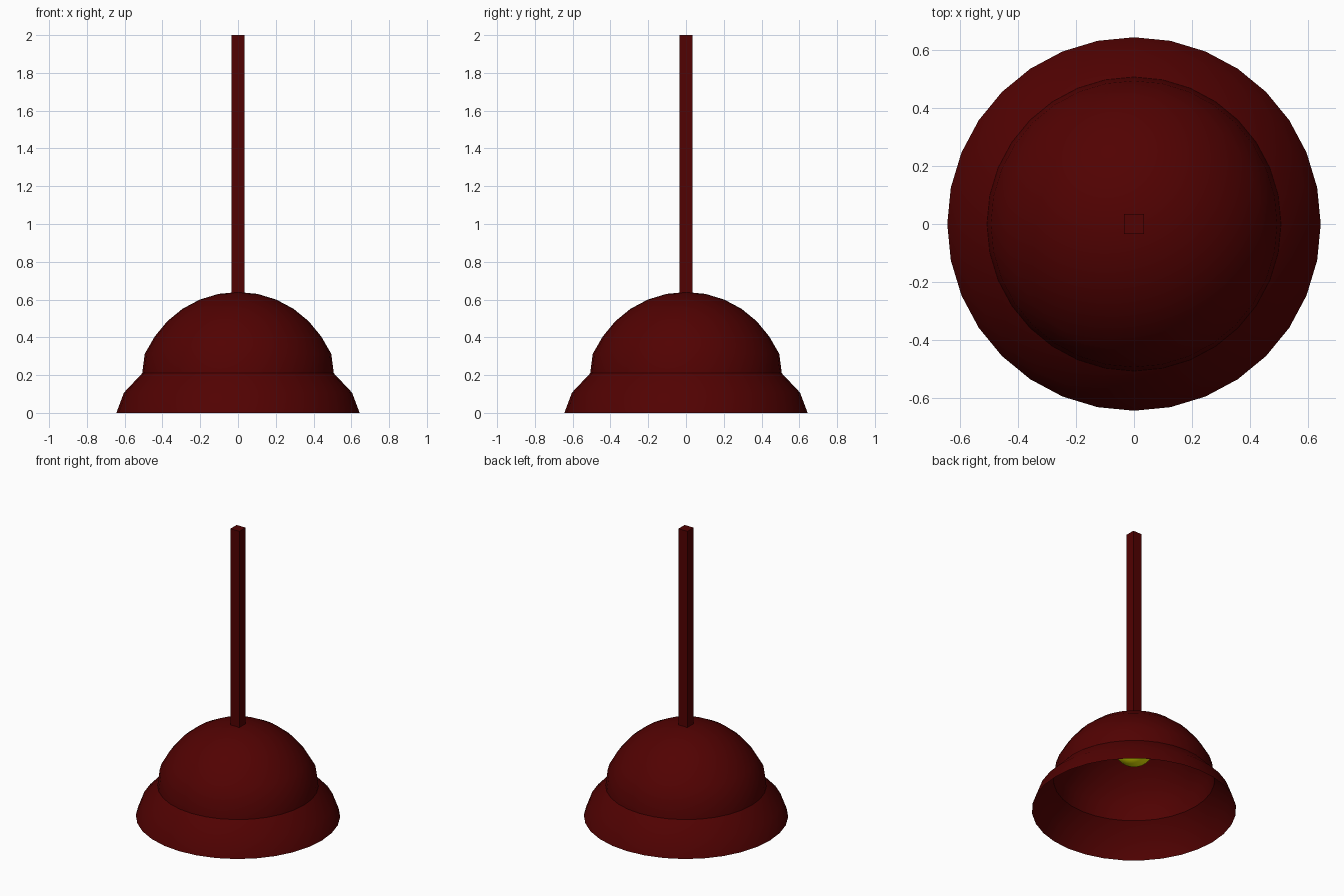
import bpy, bmesh, math

if "Cube" in bpy.data.objects:
    bpy.data.objects.remove(bpy.data.objects["Cube"])

SEGMENTS = 32


def material(name, rgb):
    m = bpy.data.materials.new(name)
    m.diffuse_color = (*rgb, 1.0)
    m.use_nodes = True
    m.node_tree.nodes["Principled BSDF"].inputs["Base Color"].default_value = m.diffuse_color
    return m


def finish(name, bm, mat, smooth=False):
    bmesh.ops.recalc_face_normals(bm, faces=bm.faces)
    for f in bm.faces:
        f.smooth = smooth
    mesh = bpy.data.meshes.new(name)
    bm.to_mesh(mesh)
    bm.free()
    mesh.materials.append(mat)
    obj = bpy.data.objects.new(name, mesh)
    bpy.context.collection.objects.link(obj)
    return obj


def lathe(name, profile, mat):
    """Revolve an (r, z) profile around z as a thin open shell."""
    bm = bmesh.new()
    verts = [bm.verts.new((r, 0, z)) for r, z in profile]
    edges = [bm.edges.new(pair) for pair in zip(verts, verts[1:])]
    bmesh.ops.spin(bm, geom=verts + edges, cent=(0, 0, 0), axis=(0, 0, 1),
                   angle=math.tau, steps=SEGMENTS, use_merge=True)
    bmesh.ops.remove_doubles(bm, verts=bm.verts, dist=1e-4)
    return finish(name, bm, mat, smooth=True)


dark_red = material("dark red", (0.083, 0.0005, 0.0005))
yellow = material("bulb yellow", (0.8, 0.8, 0.0))

# Shade: round dome over a flared skirt, open underneath, crease between them
R, top = 0.53, 0.64
dome = [(R * math.sin(a), top - R + R * math.cos(a))
        for a in (math.radians(11.25 * i) for i in range(7))]
dome[6] = (0.494, 0.312)
lathe("lamp_dome", dome + [(0.507, 0.21)], dark_red)
lathe("lamp_skirt", [(0.507, 0.21), (0.604, 0.107), (0.644, 0.0)], dark_red)

# Square hanging rod
bm = bmesh.new()
bmesh.ops.create_cube(bm, size=1)
low = 0.58
bmesh.ops.scale(bm, vec=(0.068, 0.068, 2 - low), verts=bm.verts)
bmesh.ops.translate(bm, vec=(0, 0, (2 + low) / 2), verts=bm.verts)
finish("hanging_rod", bm, dark_red)

# Bulb inside the dome
bm = bmesh.new()
bmesh.ops.create_uvsphere(bm, u_segments=32, v_segments=16, radius=0.128)
bmesh.ops.translate(bm, vec=(0, 0, 0.455), verts=bm.verts)
finish("bulb", bm, yellow, smooth=True)
